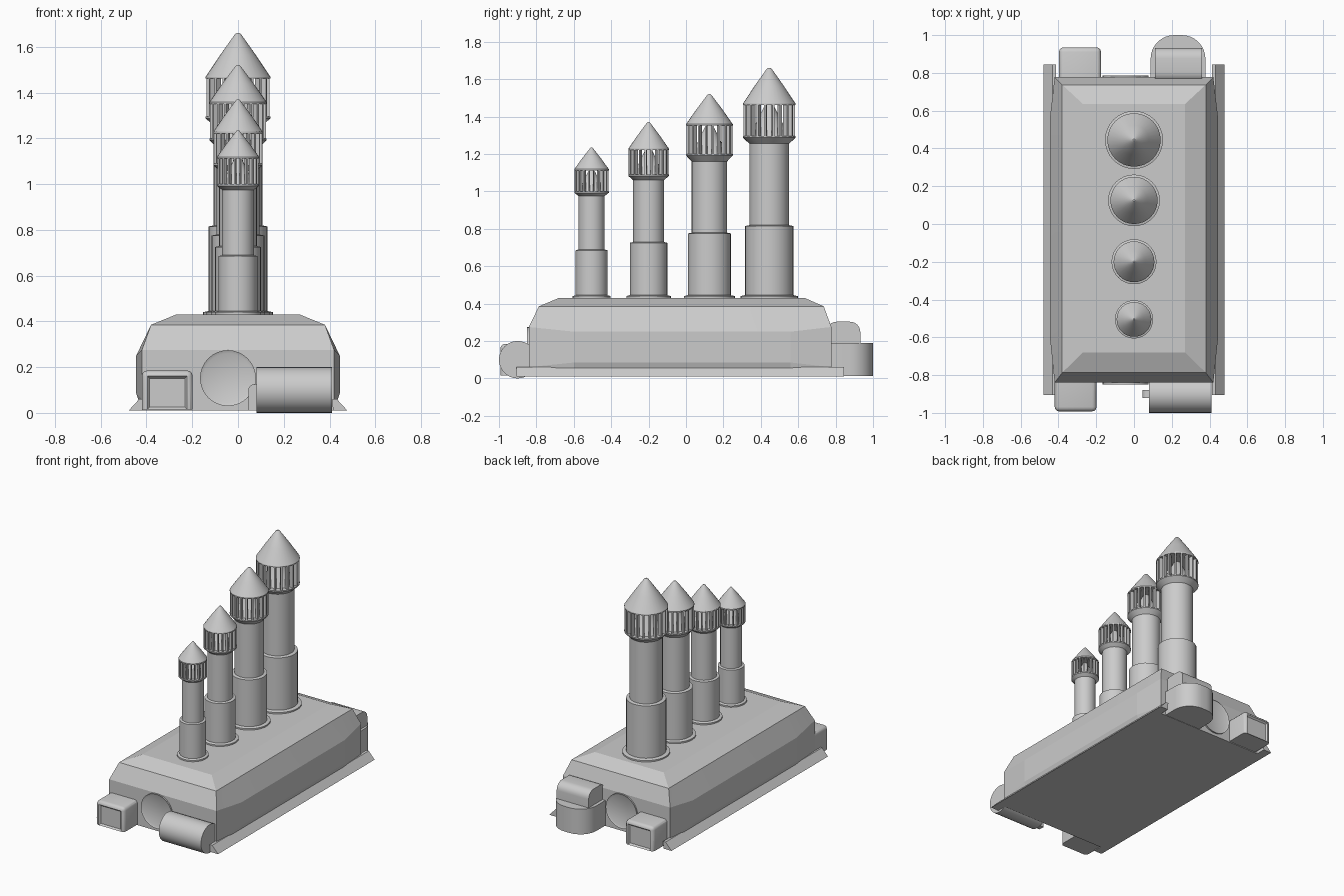
import bpy, bmesh, math
from mathutils import Matrix, Vector

if "Cube" in bpy.data.objects:
    bpy.data.objects.remove(bpy.data.objects["Cube"])

GREY = (0.6, 0.6, 0.6, 1)
mat = bpy.data.materials.new("plain grey")
mat.use_nodes = True
mat.diffuse_color = GREY
mat.node_tree.nodes["Principled BSDF"].inputs["Base Color"].default_value = GREY


def finish(bm, name, angle=30):
    bmesh.ops.recalc_face_normals(bm, faces=bm.faces)
    mesh = bpy.data.meshes.new(name)
    bm.to_mesh(mesh)
    bm.free()
    mesh.materials.append(mat)
    ob = bpy.data.objects.new(name, mesh)
    bpy.context.collection.objects.link(ob)
    bpy.ops.object.select_all(action='DESELECT')
    ob.select_set(True)
    bpy.context.view_layer.objects.active = ob
    bpy.ops.object.shade_smooth_by_angle(angle=math.radians(angle))
    return ob


def add_box(bm, lo, hi):
    lo, hi = Vector(lo), Vector(hi)
    m = Matrix.Translation((lo + hi) / 2) @ Matrix.Diagonal((*(hi - lo), 1))
    return bmesh.ops.create_cube(bm, size=1, matrix=m)["verts"]


def rounded_box(name, lo, hi, rule, radius, segments):
    """Box with the edges chosen by a rule on (midpoint, direction) rounded."""
    bm = bmesh.new()
    add_box(bm, lo, hi)
    edges = [e for e in bm.edges
             if rule((e.verts[0].co + e.verts[1].co) / 2,
                     (e.verts[0].co - e.verts[1].co).normalized())]
    bmesh.ops.bevel(bm, geom=edges, offset=radius, segments=segments,
                    profile=0.5, affect='EDGES')
    return bm, name


def lathe(bm, profile, y, steps=32):
    rings = []
    for r, z in profile:
        rings.append([bm.verts.new((r * math.cos(i * math.tau / steps),
                                    y + r * math.sin(i * math.tau / steps), z))
                      for i in range(steps)])
    for a, b in zip(rings, rings[1:]):
        for i in range(steps):
            j = (i + 1) % steps
            bm.faces.new((a[i], a[j], b[j], b[i]))
    bm.faces.new(rings[0])
    bm.faces.new(rings[-1])


# Hull: stacked rings, sides bulge between the middle stations
bm = bmesh.new()
levels = [  # end z, middle z, end x, middle x, front y, back y
    (0.01, 0.01, 0.42, 0.42, -0.84, 0.777),
    (0.06, 0.085, 0.42, 0.445, -0.84, 0.777),
    (0.275, 0.25, 0.42, 0.445, -0.84, 0.777),
    (0.385, 0.385, 0.38, 0.38, -0.787, 0.737),
    (0.43, 0.43, 0.27, 0.27, -0.68, 0.635)]
rings = []
for ze, zm, xe, xm, yf, yb in levels:
    side = [(xe, yf, ze), (xm, -0.6, zm), (xm, 0.56, zm), (xe, yb, ze)]
    pts = side + [(-x, y, z) for x, y, z in reversed(side)]
    rings.append([bm.verts.new(p) for p in pts])
for a, b in zip(rings, rings[1:]):
    for i in range(8):
        j = (i + 1) % 8
        bm.faces.new((a[i], a[j], b[j], b[i]))
bm.faces.new(rings[0])
bm.faces.new(rings[-1])
finish(bm, "hull", 5)

# Slanted skirts along both sides
for s, side in ((1, "left"), (-1, "right")):
    bm = bmesh.new()
    section = [(0.415, 0.01), (0.478, 0.01), (0.432, 0.06), (0.412, 0.06)]
    face = bm.faces.new([bm.verts.new((s * x, -0.905, z)) for x, z in section])
    ext = bmesh.ops.extrude_face_region(bm, geom=[face], use_keep_orig=True)
    moved = [v for v in ext["geom"] if isinstance(v, bmesh.types.BMVert)]
    bmesh.ops.translate(bm, verts=moved, vec=(0, 1.75, 0))
    finish(bm, side + "_skirt", 10)

# Chimneys: y, base radius, cage radius, then the heights of each step
chimneys = [
    (-0.505, 0.085, 0.092, 0.685, 0.975, 1.0, 1.115, 1.235),
    (-0.2, 0.1, 0.108, 0.725, 1.06, 1.09, 1.225, 1.37),
    (0.125, 0.115, 0.125, 0.775, 1.16, 1.2, 1.355, 1.52),
    (0.445, 0.129, 0.141, 0.815, 1.255, 1.295, 1.465, 1.66)]
for n, (y, rb, rc, z1, z2, z3, z4, z5) in enumerate(chimneys, 1):
    ru = rb * 0.825
    bm = bmesh.new()
    lathe(bm, [(rb * 1.19, 0.42), (rb * 1.19, 0.44), (rb, 0.445), (rb, z1),
               (ru, z1 + 0.004), (ru, z2), (rc, z3 - 0.008), (rc, z3),
               (rc * 0.75, z3), (rc * 0.15, z4)], y)
    finish(bm, f"chimney_{n}")
    # Conical cap
    bm = bmesh.new()
    lathe(bm, [(rc * 0.75, z4 - 0.004), (rc, z4 - 0.004), (rc, z4 + 0.004),
               (rc * 0.56, z4 + (z5 - z4) * 0.5),
               (rc * 0.1, z5 - 0.006), (rc * 0.04, z5)], y)
    finish(bm, f"cap_{n}")
    # Ring of upright slats
    bm = bmesh.new()
    for i in range(20):
        verts = add_box(bm, (rc * 0.78, -rc * 0.04, z3 - 0.005),
                        (rc * 0.99, rc * 0.04, z4))
        turn = Matrix.Rotation((i + 0.5) * math.tau / 20, 4, 'Z')
        bmesh.ops.transform(bm, matrix=Matrix.Translation((0, y, 0)) @ turn,
                            verts=verts)
    finish(bm, f"slats_{n}")

# Roller on the front with its small end bracket
bm = bmesh.new()
bmesh.ops.create_cone(bm, cap_ends=True, segments=32, radius1=0.1, radius2=0.1,
                      depth=0.33, matrix=Matrix.Translation((0.245, -0.9, 0.1))
                      @ Matrix.Rotation(math.pi / 2, 4, 'Y'))
finish(bm, "front_roller")
finish(*rounded_box("roller_bracket", (0.045, -0.92, 0.01), (0.1, -0.88, 0.125),
                    lambda m, d: abs(d.y) > 0.9 and m.z > 0.1 and m.x < 0.06,
                    0.025, 4))

# Lamp boxes with a recessed outer panel
for name, x0, x1, ya, yb in (("front_box", -0.42, -0.198, -0.992, -0.8),
                             ("back_box", -0.397, -0.175, 0.935, 0.74)):
    out = 1 if ya > 0 else -1
    bm, name = rounded_box(
        name, (x0, min(ya, yb), 0.015), (x1, max(ya, yb), 0.185),
        lambda m, d: (m.z > 0.18 and m.y * out < abs(ya)
                      and not (abs(d.x) > 0.9 and abs(m.y - yb) < 0.01))
        or (abs(d.z) > 0.9 and abs(m.y - ya) < 0.01), 0.024, 3)
    bm.normal_update()
    panel = max((f for f in bm.faces if f.normal.y * out > 0.95),
                key=lambda f: f.calc_area())
    bmesh.ops.inset_region(bm, faces=[panel], thickness=0.014)
    bmesh.ops.translate(bm, verts=panel.verts, vec=(0, -out * 0.012, 0))
    finish(bm, name)

# Back tank: rounded drum below, rounded housing above
finish(*rounded_box("back_drum", (0.088, 0.74, 0.012), (0.378, 1.0, 0.19),
                    lambda m, d: abs(d.z) > 0.9 and m.y > 0.9, 0.125, 8))
finish(*rounded_box("back_housing", (0.11, 0.75, 0.15), (0.36, 0.932, 0.303),
                    lambda m, d: abs(d.x) > 0.9 and m.z > 0.25, 0.055, 6))

# Round hatches on both end walls
for name, y, out in (("front_hatch", -0.84, -1), ("back_hatch", 0.777, 1)):
    bm = bmesh.new()
    bmesh.ops.create_cone(bm, cap_ends=True, segments=32, radius1=0.122,
                          radius2=0.122, depth=0.02,
                          matrix=Matrix.Translation((-0.044, y, 0.152))
                          @ Matrix.Rotation(math.pi / 2, 4, 'X'))
    bm.normal_update()
    disc = next(f for f in bm.faces if f.normal.y * out > 0.9)
    bmesh.ops.inset_region(bm, faces=[disc], thickness=0.014)
    bmesh.ops.translate(bm, verts=disc.verts, vec=(0, -out * 0.007, 0))
    finish(bm, name)
